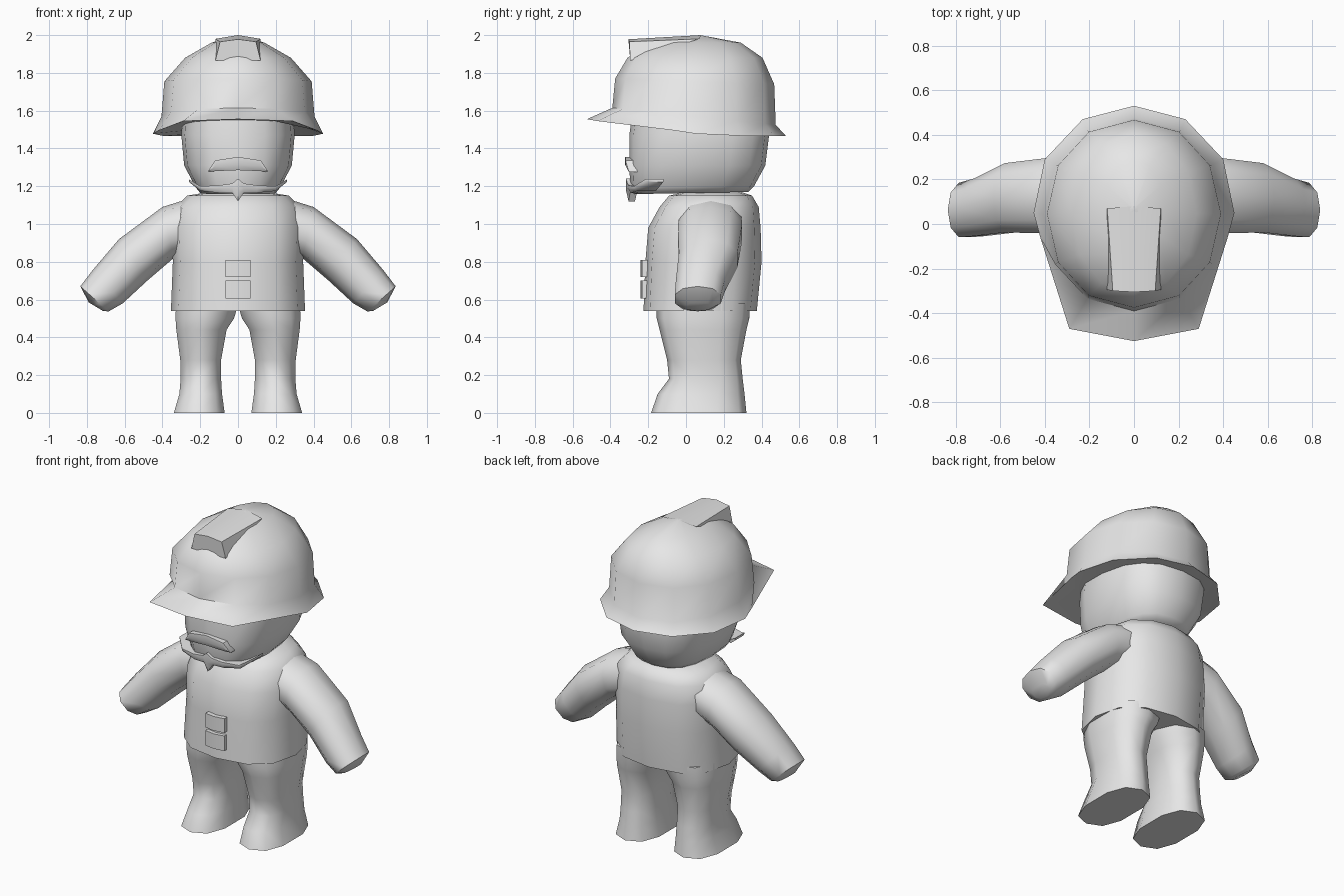
import bpy, bmesh, math
from mathutils import Vector

cube = bpy.data.objects.get("Cube")
if cube:
    bpy.data.objects.remove(cube, do_unlink=True)

# One plain grey material
GREY = (0.8, 0.8, 0.8, 1.0)
grey = bpy.data.materials.new("plain grey")
grey.use_nodes = True
grey.diffuse_color = GREY
grey.node_tree.nodes["Principled BSDF"].inputs["Base Color"].default_value = GREY


def finish(name, bm, angle):
    bmesh.ops.recalc_face_normals(bm, faces=bm.faces)
    mesh = bpy.data.meshes.new(name)
    bm.to_mesh(mesh)
    bm.free()
    mesh.materials.append(grey)
    ob = bpy.data.objects.new(name, mesh)
    bpy.context.collection.objects.link(ob)
    bpy.ops.object.select_all(action='DESELECT')
    ob.select_set(True)
    bpy.context.view_layer.objects.active = ob
    if angle:
        bpy.ops.object.shade_smooth_by_angle(angle=math.radians(angle))
    return ob


def loft(name, rings, angle=50, flip=False):
    """Skin closed rings of equal size and cap both ends."""
    bm = bmesh.new()
    s = -1 if flip else 1
    loops = [[bm.verts.new((s * p[0], p[1], p[2])) for p in r] for r in rings]
    for a, b in zip(loops, loops[1:]):
        n = len(a)
        for i in range(n):
            j = (i + 1) % n
            bm.faces.new((a[i], a[j], b[j], b[i]))
    bm.faces.new(loops[0])
    bm.faces.new(loops[-1])
    return finish(name, bm, angle)


def oval(centre, u, v, n=12, power=2.0):
    """Rounded ring round centre, spanned by half axes u and v."""
    c, u, v = Vector(centre), Vector(u), Vector(v)
    pts = []
    for i in range(n):
        a = 2 * math.pi * i / n
        ca, sa = math.cos(a), math.sin(a)
        pts.append(c + u * math.copysign(abs(ca) ** (2 / power), ca)
                   + v * math.copysign(abs(sa) ** (2 / power), sa))
    return pts


def level(z, x0, x1, y0, y1, n=12, power=2.0, tilt=0.0):
    """Level ring that starts at the front; tilt raises the front edge."""
    return oval(((x0 + x1) / 2, (y0 + y1) / 2, z + tilt / 2),
                (0, (y0 - y1) / 2, tilt / 2), ((x1 - x0) / 2, 0, 0), n, power)


# Torso: loose top that overhangs the legs
loft("torso", [level(z, -w, w, y0, y1, 12, p) for z, w, y0, y1, p in [
    (0.54, 0.355, -0.225, 0.375, 2.4), (0.80, 0.345, -0.215, 0.40, 2.4),
    (0.98, 0.35, -0.20, 0.395, 2.4), (1.09, 0.33, -0.14, 0.385, 2.3),
    (1.15, 0.27, -0.09, 0.35, 2.2), (1.17, 0.15, 0.0, 0.29, 2.0)]], 60)

# Arm sections: top (x, z), bottom (x, z), front y, back y
ARM = [(0.24, 1.14, 0.22, 0.86, -0.04, 0.30), (0.40, 1.09, 0.34, 0.82, -0.05, 0.305),
       (0.63, 0.92, 0.48, 0.70, -0.045, 0.28), (0.77, 0.755, 0.61, 0.58, -0.06, 0.21),
       (0.835, 0.67, 0.685, 0.537, -0.065, 0.19), (0.79, 0.585, 0.715, 0.54, 0.0, 0.14)]
# Leg sections: z, inner x, outer x, front y, back y
LEG = [(0.58, -0.01, 0.335, -0.155, 0.34), (0.50, 0.015, 0.337, -0.155, 0.335),
       (0.44, 0.055, 0.332, -0.14, 0.32), (0.28, 0.085, 0.31, -0.10, 0.29),
       (0.18, 0.085, 0.308, -0.09, 0.30), (0.10, 0.08, 0.315, -0.15, 0.31),
       (0.0, 0.065, 0.345, -0.185, 0.32)]
for side, flip in (("left", False), ("right", True)):
    rings = []
    for xt, zt, xb, zb, y0, y1 in ARM:
        rings.append(oval(((xt + xb) / 2, (y0 + y1) / 2, (zt + zb) / 2),
                          ((xt - xb) / 2, 0, (zt - zb) / 2),
                          (0, (y1 - y0) / 2, 0), 10, 2.2))
    loft(side + "_arm", rings, 55, flip)
    loft(side + "_leg", [level(*s, 10, 2.5) for s in LEG], 55, flip)

# Head with a flat underside
loft("head", [level(z, -w, w, y0, y1, 16, 2.6, t) for z, w, y0, y1, t in [
    (1.17, 0.20, -0.28, 0.33, -0.012), (1.20, 0.225, -0.295, 0.36, -0.01),
    (1.31, 0.285, -0.30, 0.42, 0), (1.47, 0.30, -0.30, 0.44, 0),
    (1.62, 0.29, -0.28, 0.42, 0)]], 60)

# Helmet: underside, flared brim and dome
half = [(0, -0.525, 1.555), (0.29, -0.47, 1.545), (0.42, -0.06, 1.495),
        (0.45, 0.05, 1.478), (0.40, 0.29, 1.467), (0.23, 0.47, 1.465), (0, 0.53, 1.465)]
brim = half + [(-x, y, z) for x, y, z in half[-2:0:-1]]
dome = [level(1.525, -0.405, 0.405, -0.39, 0.475, 12, 2.1, 0.09),
        level(1.74, -0.39, 0.39, -0.375, 0.467, 12, 2.1, 0.03),
        level(1.88, -0.28, 0.28, -0.31, 0.405, 12, 2.1),
        level(1.96, -0.14, 0.14, -0.17, 0.29, 12, 2.0),
        level(1.999, -0.01, 0.01, 0.06, 0.08, 12, 2.0)]
under = level(1.475, -0.33, 0.33, -0.33, 0.44, 12, 2.1, 0.08)
loft("helmet", [under, brim] + dome, 50)

# Wedge on the helmet's crown, running back into the dome
bm = bmesh.new()
v = [bm.verts.new(p) for p in [
    (-0.12, -0.295, 1.865), (0.12, -0.295, 1.865), (0.095, -0.30, 1.965),
    (0, -0.305, 1.978), (-0.095, -0.30, 1.965), (-0.12, 0.07, 1.98),
    (0.12, 0.07, 1.98), (0, 0.08, 2.0)]]
for f in [(0, 1, 2, 3, 4), (0, 4, 5), (1, 6, 2), (2, 6, 7, 3), (4, 3, 7, 5),
          (0, 5, 7, 6, 1)]:
    bm.faces.new([v[i] for i in f])
finish("helmet_wedge", bm, 20)


def strip(name, sections, angle):
    """Mirrored bar across the face: x, top, ridge, bottom, front y, back y."""
    full = [(-s[0],) + s[1:] for s in sections[:0:-1]] + sections
    loft(name, [[(x, yb, zt), (x, yf, zt), (x, yf, zm), (x, yf + 0.014, zb), (x, yb, zb)]
                for x, zt, zm, zb, yf, yb in full], angle)


# Facial hair
strip("moustache", [(0, 1.355, 1.313, 1.285, -0.322, -0.27),
                    (0.12, 1.337, 1.308, 1.28, -0.32, -0.26),
                    (0.155, 1.285, 1.28, 1.275, -0.305, -0.25)], 35)
strip("beard", [(0, 1.24, 1.18, 1.12, -0.318, -0.27),
                (0.03, 1.215, 1.19, 1.165, -0.31, -0.26),
                (0.10, 1.205, 1.185, 1.165, -0.305, -0.24),
                (0.20, 1.20, 1.19, 1.175, -0.275, -0.16),
                (0.26, 1.237, 1.23, 1.223, -0.215, -0.12)], 40)

# Two plates on the belly
for name, z0, z1 in (("upper_plate", 0.72, 0.81), ("lower_plate", 0.605, 0.70)):
    loft(name, [[(x, y, z) for x, y in ((-0.066, -0.20), (-0.066, -0.232), (0, -0.242),
                                       (0.066, -0.232), (0.066, -0.20))]
                for z in (z0, z1)], 30)
